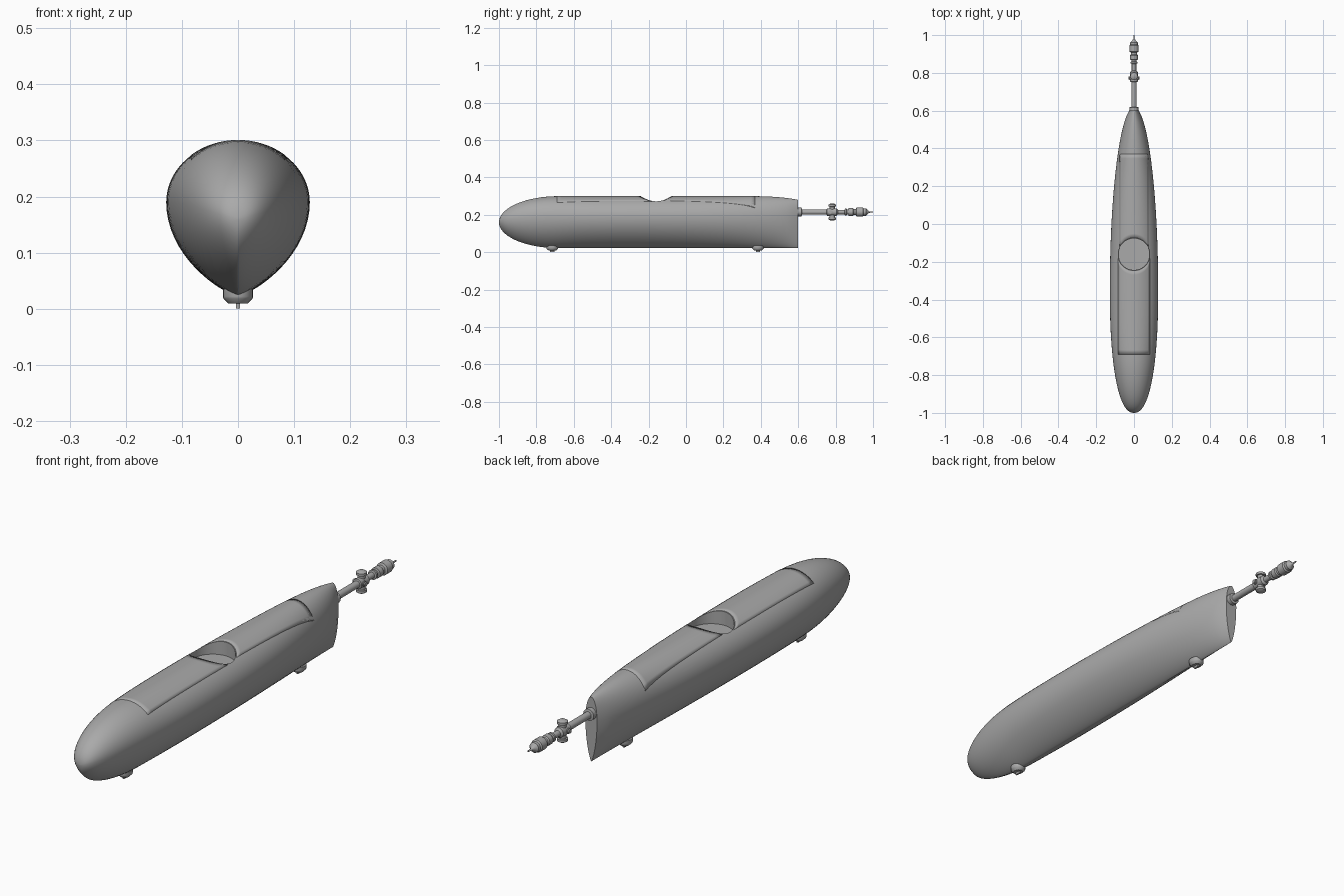
import bpy, bmesh
from math import sin, cos, pi, sqrt, radians
from mathutils import Matrix, Vector

if "Cube" in bpy.data.objects:
    bpy.data.objects.remove(bpy.data.objects["Cube"], do_unlink=True)

grey = bpy.data.materials.new("hull grey")
grey.use_nodes = True
COLOUR = (0.4, 0.4, 0.4, 1)
grey.diffuse_color = COLOUR
grey.node_tree.nodes["Principled BSDF"].inputs["Base Color"].default_value = COLOUR


def finish(name, bm, angle=35):
    bmesh.ops.recalc_face_normals(bm, faces=bm.faces)
    mesh = bpy.data.meshes.new(name)
    bm.to_mesh(mesh)
    bm.free()
    mesh.materials.append(grey)
    ob = bpy.data.objects.new(name, mesh)
    bpy.context.collection.objects.link(ob)
    smooth(ob, angle)
    return ob


def smooth(ob, angle=35):
    bpy.ops.object.select_all(action='DESELECT')
    bpy.context.view_layer.objects.active = ob
    ob.select_set(True)
    bpy.ops.object.shade_smooth_by_angle(angle=radians(angle))


def loft(rings, caps=True):
    """Skin a list of closed rings of points."""
    bm = bmesh.new()
    rows = [[bm.verts.new(p) for p in ring] for ring in rings]
    n = len(rows[0])
    for a, b in zip(rows, rows[1:]):
        for i in range(n):
            j = (i + 1) % n
            bm.faces.new((a[i], a[j], b[j], b[i]))
    if caps:
        bm.faces.new(rows[0])
        bm.faces.new(rows[-1])
    return bm


def lathe(name, profile, centre, axis, sides=20):
    """Turn (distance, radius) pairs about an axis."""
    turn = Vector((0, 0, 1)).rotation_difference(Vector(axis)).to_matrix()
    rings = [[Vector(centre) + turn @ Vector((r * cos(2 * pi * i / sides),
              r * sin(2 * pi * i / sides), d)) for i in range(sides)]
             for d, r in profile]
    return finish(name, loft(rings))


def section(y):
    """Half width, widest height, top and bottom of the hull at y."""
    if y < -0.35:
        w = 0.128 * max(0, 1 - ((-0.35 - y) / 0.65) ** 2.3) ** (1 / 2.3)
    else:
        w = 0.128 * sqrt(1 - ((y + 0.35) / 0.97) ** 2)
    e = sqrt(max(0, 1 - (max(0, -0.68 - y) / 0.32) ** 2))
    top = 0.16 + 0.14 * e - 0.02 * (max(0, y - 0.3) / 0.3) ** 3
    return w, 0.16 + 0.03 * e, top, 0.16 - 0.138 * e


def hull_ring(y, n=64):
    w, mid, top, low = section(y)
    ring = []
    for i in range(n):
        c, s = cos(2 * pi * i / n), sin(2 * pi * i / n)
        if s >= 0:
            ring.append((w * c, y, mid + (top - mid) * s))
        else:
            x = w * abs(c) ** 1.55 * (1 if c > 0 else -1)
            ring.append((x, y, mid + (mid - low) * s))
    return ring


# Hull, with stations packed closely at the nose
stations = [-1 + 0.4 * (1 - cos(pi / 2 * (k + 0.15) / 20)) for k in range(20)]
stations += [-0.6 + 1.2 * k / 40 for k in range(41)]
hull = finish("hull", loft([hull_ring(y) for y in stations]))

# Round well sunk in the back
cutter = lathe("well_cutter", [(0, 0.083), (0.2, 0.083)], (0, -0.16, 0.245), (0, 0, 1), 64)
cutter.hide_render = True
cut = hull.modifiers.new("well", 'BOOLEAN')
cut.operation = 'DIFFERENCE'
cut.solver = 'EXACT'
cut.object = cutter
bpy.context.view_layer.objects.active = hull
bpy.ops.object.modifier_apply(modifier="well")
bpy.data.objects.remove(cutter, do_unlink=True)
smooth(hull, 30)


# Thin hatch panels that follow the hull before and behind the well
def hatch(name, y_well, y_end, half, cols=16, rows=20):
    bm = bmesh.new()
    grid = []
    for r in range(rows + 1):
        v = r / rows
        line = []
        for c in range(cols + 1):
            x = half * (2 * c / cols - 1)
            # inner edge bows around the well
            start = -0.16 + (1 if y_end > y_well else -1) * sqrt(max(0, 0.087 ** 2 - x * x))
            y = start + (y_end - start) * v
            w, mid, top, low = section(y)
            z = mid + (top - mid) * sqrt(max(0, 1 - (x / w) ** 2))
            line.append(bm.verts.new((x, y, z + 0.0008)))
        grid.append(line)
    for a, b in zip(grid, grid[1:]):
        for c in range(cols):
            bm.faces.new((a[c], a[c + 1], b[c + 1], b[c]))
    ob = finish(name, bm)
    # keep the outside facing up
    if ob.data.polygons[0].normal.z < 0:
        ob.data.flip_normals()
    solid = ob.modifiers.new("thickness", 'SOLIDIFY')
    solid.thickness = 0.003
    solid.offset = -1
    return ob


hatch("front_hatch", -0.24, -0.69, 0.084)
hatch("rear_hatch", -0.08, 0.37, 0.078)


# Keel feet: oval tapered pad with a small fin under it
def foot(name, y):
    levels = [(0.035, 0.027), (0.022, 0.027), (0.018, 0.026), (0.009, 0.017)]
    rings = [[(r * cos(2 * pi * i / 20), y + 1.15 * r * sin(2 * pi * i / 20), z)
              for i in range(20)] for z, r in levels]
    finish(name + "_pad", loft(rings))
    bm = bmesh.new()
    bmesh.ops.create_cube(bm, size=1, matrix=Matrix.Translation((0, y, 0.007))
                          @ Matrix.Diagonal((0.007, 0.022, 0.014, 1)))
    finish(name + "_fin", bm)


foot("front_foot", -0.715)
foot("rear_foot", 0.385)

# Tail boom with its collar and tip, turned in one piece
AXIS_Z = 0.215
lathe("tail_boom", [
    (0.58, 0.023), (0.618, 0.023), (0.62, 0.014), (0.752, 0.014),
    (0.754, 0.02), (0.805, 0.02), (0.812, 0.012), (0.848, 0.012),
    (0.85, 0.019), (0.858, 0.019), (0.86, 0.014), (0.868, 0.014),
    (0.87, 0.021), (0.892, 0.021), (0.897, 0.017), (0.908, 0.017),
    (0.912, 0.025), (0.945, 0.025), (0.95, 0.02), (0.962, 0.02),
    (0.972, 0.009), (0.98, 0.004), (1.0, 0.003)],
    (0, 0, AXIS_Z), (0, 1, 0), 24)

# Cross fitting on the boom: capped upright stub each way and side bosses
for name, side in (("upper", 1), ("lower", -1)):
    lathe(name + "_stub", [(0, 0.014), (0.028, 0.014), (0.029, 0.02),
                           (0.039, 0.02), (0.045, 0.01)],
          (0, 0.782, AXIS_Z), (0, 0, side))
for name, side in (("left", 1), ("right", -1)):
    lathe(name + "_boss", [(0, 0.011), (0.022, 0.011), (0.023, 0.008), (0.028, 0.008)],
          (0, 0.772, AXIS_Z), (side, 0, 0), 16)
